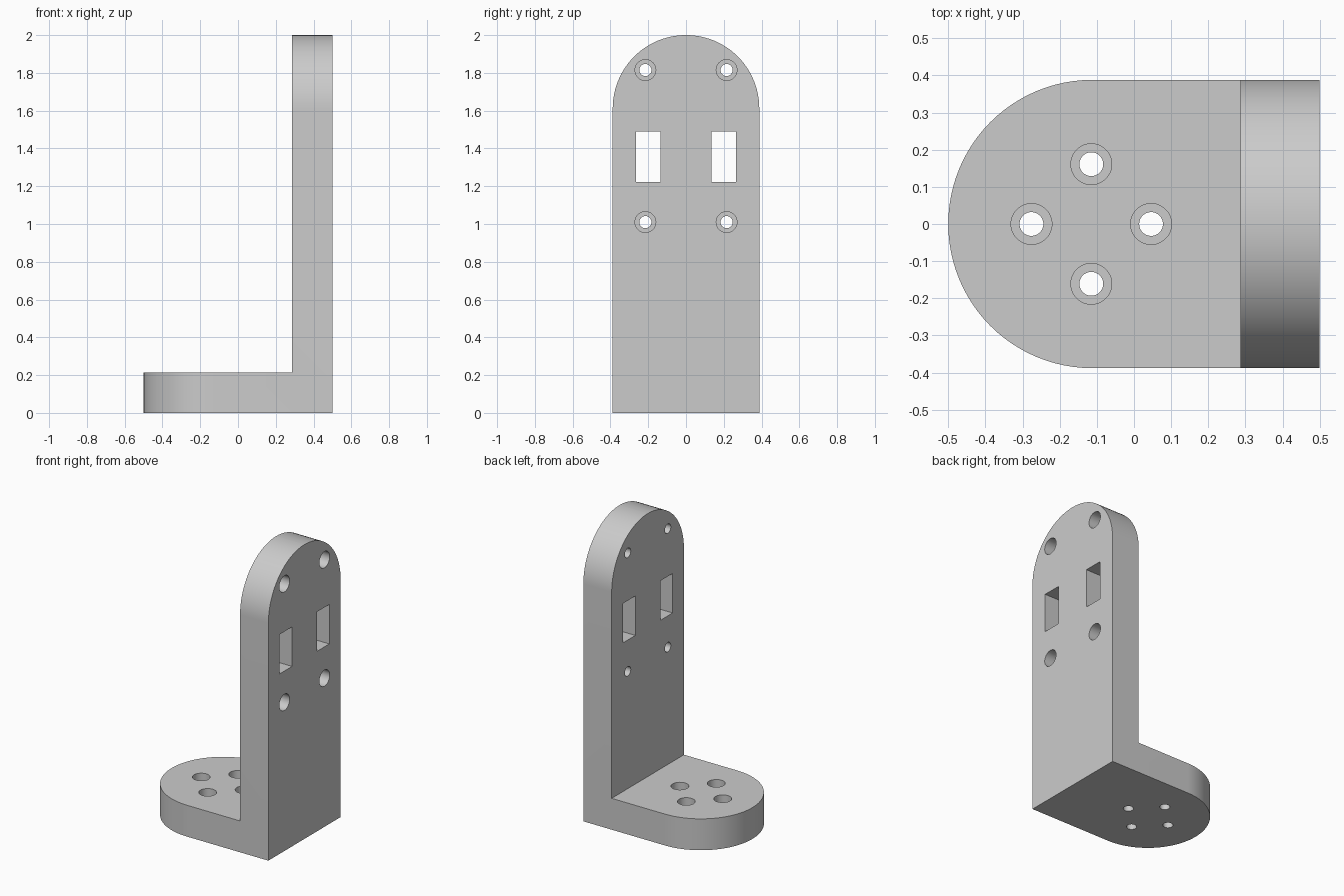
import bpy
import bmesh
import math
from mathutils import Matrix, Vector

if "Cube" in bpy.data.objects:
    bpy.data.objects.remove(bpy.data.objects["Cube"], do_unlink=True)

HALF_W = 0.388     # half width, also the radius of both rounded ends
THICK = 0.213      # plate thickness
DEPTH = 0.13       # counterbore depth
BORE, SCREW = 0.055, 0.032

grey = bpy.data.materials.new("plain_grey")
grey.use_nodes = True
colour = (0.6, 0.6, 0.6, 1)
grey.diffuse_color = colour
grey.node_tree.nodes["Principled BSDF"].inputs["Base Color"].default_value = colour


def make_object(name, bm):
    bmesh.ops.recalc_face_normals(bm, faces=bm.faces[:])
    mesh = bpy.data.meshes.new(name)
    bm.to_mesh(mesh)
    bm.free()
    mesh.materials.append(grey)
    obj = bpy.data.objects.new(name, mesh)
    bpy.context.collection.objects.link(obj)
    return obj


def add_cylinder(bm, centre, axis, radius, length):
    turn = Vector((0, 0, 1)).rotation_difference(axis).to_matrix().to_4x4()
    bmesh.ops.create_cone(bm, cap_ends=True, segments=48, radius1=radius, radius2=radius,
                          depth=length, matrix=Matrix.Translation(centre) @ turn)


def cut(target, cutter):
    cutter.hide_render = True
    mod = target.modifiers.new("cut", "BOOLEAN")
    mod.operation = "DIFFERENCE"
    mod.solver = "EXACT"
    mod.object = cutter
    bpy.context.view_layer.objects.active = target
    bpy.ops.object.modifier_apply(modifier=mod.name)
    bpy.data.objects.remove(cutter, do_unlink=True)


# L-shaped side profile, extruded across the width
inner = 0.5 - THICK
profile = [(-0.5, 0), (0.5, 0), (0.5, 2), (inner, 2), (inner, THICK), (-0.5, THICK)]
bm = bmesh.new()
side = bm.faces.new([bm.verts.new((x, -HALF_W, z)) for x, z in profile])
grown = bmesh.ops.extrude_face_region(bm, geom=[side])
bmesh.ops.translate(bm, vec=(0, 2 * HALF_W, 0),
                    verts=[v for v in grown["geom"] if isinstance(v, bmesh.types.BMVert)])

# Full rounds on the foot's end and the upright's top
corners = []
for e in bm.edges:
    a, b = (v.co for v in e.verts)
    same_side = abs(a.y - b.y) < 0.001
    foot_end = a.x < -0.49 and b.x < -0.49
    top_end = a.z > 1.99 and b.z > 1.99
    if same_side and (foot_end or top_end):
        corners.append(e)
bmesh.ops.bevel(bm, geom=corners, offset=HALF_W - 0.0005, offset_type="OFFSET",
                segments=24, profile=0.5, affect="EDGES")
bracket = make_object("angle_bracket", bm)

# Screw positions: a ring of four in the foot, a rectangle of four in the upright
X, Z = Vector((1, 0, 0)), Vector((0, 0, 1))
screws = []
for i in range(4):
    a = i * math.pi / 2
    screws.append((Vector((-0.115 + 0.161 * math.cos(a), 0.161 * math.sin(a), THICK)), Z))
for y in (-0.215, 0.215):
    for z in (1.01, 1.815):
        screws.append((Vector((0.5, y, z)), X))

# Through holes and the two rectangular slots
bm = bmesh.new()
for pos, axis in screws:
    add_cylinder(bm, pos, axis, SCREW, 4 * THICK if axis == X else 3 * THICK)
for y in (-0.2, 0.2):
    place = Matrix.Translation((0.5 - THICK / 2, y, 1.357))
    bmesh.ops.create_cube(bm, size=1, matrix=place @ Matrix.Diagonal((0.4, 0.132, 0.268, 1)))
cut(bracket, make_object("hole_cutter", bm))

# Flat-bottomed counterbores on the outer face and the foot's top
bm = bmesh.new()
for pos, axis in screws:
    add_cylinder(bm, pos, axis, BORE, 2 * DEPTH)
cut(bracket, make_object("counterbore_cutter", bm))

# Smooth rounds with sharp edges
bpy.ops.object.select_all(action="DESELECT")
bracket.select_set(True)
bpy.context.view_layer.objects.active = bracket
bpy.ops.object.shade_smooth_by_angle(angle=math.radians(30))
